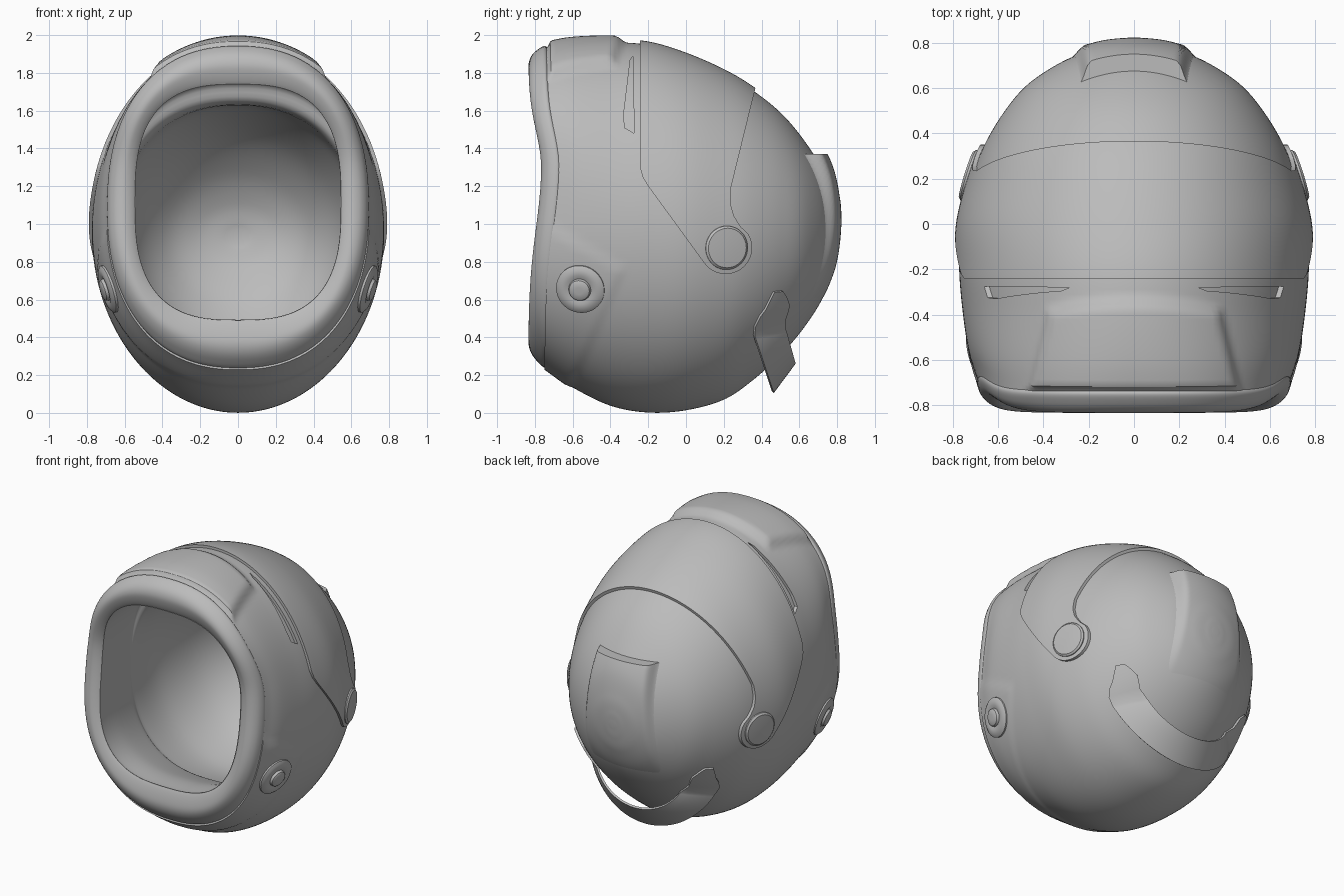
import bpy, bmesh, math
from mathutils import Vector
from mathutils.bvhtree import BVHTree

if "Cube" in bpy.data.objects:
    bpy.data.objects.remove(bpy.data.objects["Cube"])

grey = bpy.data.materials.new("plain_grey")
grey.use_nodes = True
grey.diffuse_color = (0.5, 0.5, 0.5, 1)
grey.node_tree.nodes["Principled BSDF"].inputs["Base Color"].default_value = (0.5, 0.5, 0.5, 1)


def clamp(t):
    return max(0.0, min(1.0, t))


def soft(t):
    t = clamp(t)
    return t * t * (3 - 2 * t)


def to_object(name, bm):
    mesh = bpy.data.meshes.new(name)
    bm.to_mesh(mesh)
    bm.free()
    ob = bpy.data.objects.new(name, mesh)
    bpy.context.collection.objects.link(ob)
    return ob


def bake(ob):
    """Apply all modifiers."""
    bpy.context.view_layer.update()
    dg = bpy.context.evaluated_depsgraph_get()
    mesh = bpy.data.meshes.new_from_object(ob.evaluated_get(dg))
    ob.modifiers.clear()
    ob.data = mesh


def boolean(ob, cutter, operation):
    mod = ob.modifiers.new("cut", "BOOLEAN")
    mod.operation, mod.solver, mod.object = operation, "EXACT", cutter
    bake(ob)
    bpy.data.objects.remove(cutter)


def finish(ob, angle=35):
    mesh = ob.data
    mesh.materials.clear()
    mesh.materials.append(grey)
    for p in mesh.polygons:
        p.material_index = 0
    mesh.shade_smooth()
    mesh.set_sharp_from_angle(angle=math.radians(angle))


def spline(rows, steps):
    """Smooth curve through the rows."""
    rows = [Vector(r) for r in rows]
    ext = [2 * rows[0] - rows[1]] + rows + [2 * rows[-1] - rows[-2]]
    out = []
    for a, b, c, d in zip(ext, ext[1:], ext[2:], ext[3:]):
        for k in range(steps):
            t = k / steps
            out.append(0.5 * (2 * b + (c - a) * t + (2 * a - 5 * b + 4 * c - d) * t * t
                              + (3 * b - a - 3 * c + d) * t ** 3))
    return out + [rows[-1]]


def wave(y, z):
    """Front edge dips back at the sides."""
    width = 0.45 if z < 1.3 else 0.27
    return 0.068 * math.exp(-((z - 1.3) / width) ** 2) * clamp((-0.2 - y) / 0.5)


def panels(p):
    """Raised chin plate and cheek panels."""
    x, y, z = abs(p.x), p.y, p.z
    h = 0
    if z > 1.3:
        d = min((y + 0.74) * 2, -0.31 - 0.3 * x * x - y, 0.48 - (y + 0.71) * 0.24 - x)
        h += 0.036 * soft(d / 0.07)
    cheek = min(-0.503 * (y + 0.75) - 0.865 * (z - 1.03), -0.909 * (y + 0.31) + 0.416 * (z - 0.75))
    return h + 0.008 * soft(cheek / 0.05)


def ridge(p):
    """Crest down the middle of the back, sunk just under the shell elsewhere."""
    side = soft((0.25 + 0.1 * (1.33 - p.z) - abs(p.x)) / 0.08)
    return 0.07 * clamp((p.z - 0.55) / 0.8) * side - 0.005


def loft(name, rows, steps, sides, flip=False, raise_by=None):
    """Rounded cross-sections (y, top, bottom, half width, squareness) joined along y."""
    bm = bmesh.new()
    rings = []
    for y, top, bottom, w, n in spline(rows, steps):
        ring = []
        for j in range(sides):
            a = math.tau * j / sides
            c, s = math.cos(a), math.sin(a)
            x = w * math.copysign(abs(c) ** (2 / n), c)
            z = (top + bottom) / 2 + (top - bottom) / 2 * math.copysign(abs(s) ** (2 / n), s)
            ring.append(bm.verts.new((x, y + wave(y, z), z)))
        rings.append(ring)
    for r, q in zip(rings, rings[1:]):
        for j in range(sides):
            k = (j + 1) % sides
            bm.faces.new((r[j], q[j], q[k], r[k]))
    bm.faces.new(rings[-1][::-1])
    if flip:
        bmesh.ops.reverse_faces(bm, faces=bm.faces)
    bm.normal_update()
    if raise_by:
        moves = [v.normal * raise_by(v.co) for v in bm.verts]
        for v, m in zip(bm.verts, moves):
            v.co += m
    return to_object(name, bm)


def thicken(ob, thickness, offset=-1):
    mod = ob.modifiers.new("thickness", "SOLIDIFY")
    mod.thickness, mod.offset = thickness, offset
    bake(ob)


def prism(outline):
    """Side outline (y, z) swept across x, used as a cutter."""
    bm = bmesh.new()
    face = bm.faces.new([bm.verts.new((-1.5, y, z)) for y, z in outline])
    new = bmesh.ops.extrude_face_region(bm, geom=[face])["geom"]
    bmesh.ops.translate(bm, vec=(3, 0, 0), verts=[g for g in new if isinstance(g, bmesh.types.BMVert)])
    bmesh.ops.recalc_face_normals(bm, faces=bm.faces)
    ob = to_object("cutter", bm)
    ob.hide_render = True
    return ob


def mirror(ob):
    mod = ob.modifiers.new("mirror", "MIRROR")
    mod.use_clip = True
    bake(ob)


SHELL = [(-0.745, 1.93, 0.235, 0.69, 2.3), (-0.6, 1.955, 0.135, 0.73, 2.15),
         (-0.4, 1.962, 0.038, 0.757, 2.03), (-0.2, 1.948, 0.002, 0.772, 2),
         (0, 1.888, 0.014, 0.768, 2), (0.2, 1.8, 0.07, 0.718, 2),
         (0.35, 1.71, 0.17, 0.66, 2), (0.5, 1.59, 0.305, 0.57, 2),
         (0.62, 1.45, 0.445, 0.465, 2), (0.72, 1.29, 0.6, 0.31, 2),
         (0.77, 1.13, 0.74, 0.172, 2), (0.786, 1.03, 0.84, 0.075, 2),
         (0.79, 0.96, 0.92, 0.02, 2)]


def shell_layer(name, offset, thickness):
    ob = loft(name, SHELL, 9, 184, raise_by=lambda p: offset + panels(p))
    thicken(ob, thickness)
    return ob


# Outer shell with two recessed vents
shell = shell_layer("outer_shell", 0, 0.035)
tree = BVHTree.FromObject(shell, bpy.context.evaluated_depsgraph_get())
vent = shell_layer("vent_cutter", 0.03, 0.05)
boolean(vent, prism([(-0.28, 1.89), (-0.275, 1.48), (-0.325, 1.51), (-0.33, 1.58), (-0.295, 1.87)]),
        "INTERSECT")
boolean(shell, vent, "DIFFERENCE")
finish(shell)

# Back ridge: trimmed from a raised shell surface, with a level ledge on top
TOP = 1.37
crest = loft("back_ridge", SHELL, 9, 184, raise_by=ridge)
bm = bmesh.new()
bm.from_mesh(crest.data)
for point, away in [((0, 0.45, 0), (0, -1, 0)), ((0, 0, 0.52), (0, 0, -1)), ((0.36, 0, 0), (1, 0, 0)),
                    ((-0.36, 0, 0), (-1, 0, 0)), ((0, 0, TOP), (0, 0, 1))]:
    bmesh.ops.bisect_plane(bm, geom=bm.verts[:] + bm.edges[:] + bm.faces[:], plane_co=point,
                           plane_no=away, clear_outer=True)
rim = [e for e in bm.edges if e.is_boundary and all(abs(v.co.z - TOP) < 0.0005 for v in e.verts)]
ledge = bmesh.ops.extrude_edge_only(bm, edges=rim)["geom"]
bmesh.ops.translate(bm, vec=(0, -0.09, 0), verts=[g for g in ledge if isinstance(g, bmesh.types.BMVert)])
bm.to_mesh(crest.data)
bm.free()
finish(crest)

# Visor wrapping over the shell down to round lobes at the pivots
PIVOT = (0.21, 0.875)
lobe = [(PIVOT[0] + 0.14 * math.cos(a), PIVOT[1] + 0.14 * math.sin(a))
        for a in [math.radians(213 + 177 * k / 24) for k in range(25)]]
visor = shell_layer("visor", 0.018, 0.035)
boolean(visor, prism([(-0.243, 2.2), (-0.243, 1.3), (-0.23, 1.25), (-0.2, 1.2)] + lobe +
                     [(0.29, 0.985), (0.255, 1.04), (0.237, 1.1), (0.235, 1.18), (0.37, 1.73),
                      (0.48, 2.2)]), "INTERSECT")
finish(visor)

# Neck roll with a flat front face, running into the inner liner
liner = loft("neck_roll_and_liner", [
    (-0.72, 1.9, 0.27, 0.66, 2.3), (-0.745, 1.942, 0.238, 0.692, 2.3),
    (-0.79, 1.92, 0.275, 0.682, 2.3), (-0.822, 1.885, 0.32, 0.652, 2.35),
    (-0.835, 1.84, 0.37, 0.612, 2.5), (-0.828, 1.79, 0.43, 0.577, 2.65),
    (-0.81, 1.742, 0.488, 0.548, 2.8), (-0.795, 1.742, 0.488, 0.548, 2.8),
    (-0.6, 1.75, 0.47, 0.58, 2.7), (-0.35, 1.75, 0.38, 0.62, 2.5),
    (-0.28, 1.64, 0.33, 0.625, 2.3), (0, 1.61, 0.29, 0.625, 2.1),
    (0.3, 1.47, 0.37, 0.54, 2), (0.5, 1.28, 0.56, 0.39, 2),
    (0.6, 1.11, 0.76, 0.22, 2), (0.635, 0.97, 0.9, 0.04, 2)], 6, 112, flip=True)
finish(liner, 50)


def on_shell(y, z):
    hit, normal = tree.ray_cast(Vector((2, y, z)), Vector((-1, 0, 0)))[:2]
    return hit, normal


def button(name, profile, y, z):
    """Turned (radius, height) profile seated on both sides of the shell."""
    centre, normal = on_shell(y, z)
    turn = normal.to_track_quat("Z", "Y")
    bm = bmesh.new()
    rings = [[bm.verts.new(centre + turn @ Vector((r * math.cos(a), r * math.sin(a), h)))
              for a in [math.tau * k / 48 for k in range(48)]] for r, h in profile]
    for r, q in zip(rings, rings[1:]):
        for j in range(48):
            k = (j + 1) % 48
            bm.faces.new((r[j], r[k], q[k], q[j]))
    bm.faces.new(rings[-1])
    ob = to_object(name, bm)
    mirror(ob)
    finish(ob)


button("visor_pivots", [(0.116, -0.04), (0.116, 0.02), (0.105, 0.03), (0.05, 0.034)], *PIVOT)
button("cheek_knobs", [(0.13, -0.05), (0.13, 0.003), (0.11, 0.016), (0.08, 0.018), (0.06, 0.012),
                       (0.055, 0.028), (0.045, 0.034), (0.02, 0.036)], -0.56, 0.655)

# Rear strap: floats behind the shell, with tabs lying on its sides
ACROSS = 6
bm = bmesh.new()


def across(low, high):
    return [Vector(low).lerp(Vector(high), k / ACROSS) for k in range(ACROSS + 1)]


mid = across((0.46, 0.11), (0.575, 0.265))
end = across((0.36, 0.41), (0.525, 0.44))
reach = [on_shell(*p)[0].x + 0.012 for p in end]
strip = []
for i in range(21):
    u = math.cos(math.pi / 2 * i / 20)
    pts = [e.lerp(m, u) for e, m in zip(end, mid)]
    bend = math.sqrt((1 - u) * (1 + 0.4 * u))
    strip.append([bm.verts.new((x * bend, *p)) for x, p in zip(reach, pts)])
for low, high in [((0.365, 0.46), (0.525, 0.5)), ((0.39, 0.51), (0.54, 0.545)),
                  ((0.42, 0.55), (0.545, 0.575)), ((0.445, 0.6), (0.53, 0.615)),
                  ((0.465, 0.64), (0.51, 0.645))]:
    strip.append([bm.verts.new((on_shell(*p)[0].x + 0.012, *p)) for p in across(low, high)])
for r, q in zip(strip, strip[1:]):
    for j in range(ACROSS):
        bm.faces.new((r[j], q[j], q[j + 1], r[j + 1]))
strap = to_object("rear_strap", bm)
mirror(strap)
thicken(strap, 0.014, 0)
finish(strap, 50)
